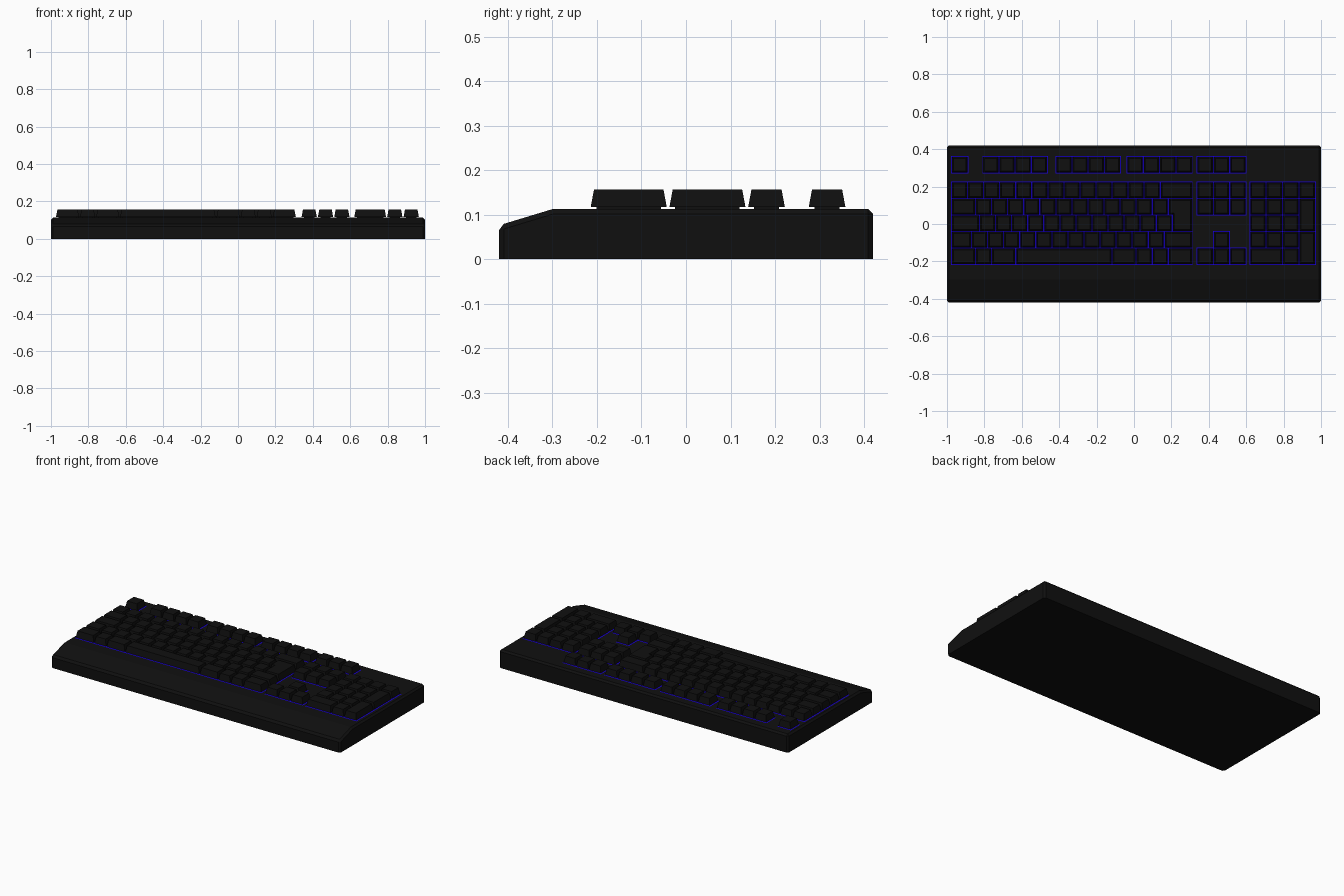
import bpy, bmesh
from mathutils import Vector

if "Cube" in bpy.data.objects:
    bpy.data.objects.remove(bpy.data.objects["Cube"])

TOP = 0.113                      # height of the case deck
Y0, PITCH = 0.225, 0.0884        # back edge of main rows, row spacing


def material(name, rgb):
    m = bpy.data.materials.new(name)
    m.diffuse_color = (*rgb, 1)
    m.use_nodes = True
    m.node_tree.nodes["Principled BSDF"].inputs["Base Color"].default_value = m.diffuse_color
    return m


BLACK = material("black_plastic", (0.005, 0.005, 0.005))
BLUE = material("blue_backlight", (0.01, 0.0, 0.7))


def finish(bm, name, mat):
    bmesh.ops.recalc_face_normals(bm, faces=bm.faces)
    me = bpy.data.meshes.new(name)
    bm.to_mesh(me)
    bm.free()
    me.materials.append(mat)
    ob = bpy.data.objects.new(name, me)
    bpy.context.collection.objects.link(ob)
    return ob


def inset(poly, d):
    """Shrink a counter-clockwise outline with square corners."""
    out = []
    for i, p in enumerate(poly):
        a = (p - poly[i - 1]).normalized()
        b = (poly[(i + 1) % len(poly)] - p).normalized()
        out.append(p + d * (Vector((-a.y, a.x)) + Vector((-b.y, b.x))))
    return out


def keycap(bm, poly):
    """Tapered cap standing on a narrower stem."""
    rings = []
    for d, z in ((0.016, TOP - 0.001), (0.016, 0.117), (0.003, 0.117), (0.0105, 0.157)):
        rings.append([bm.verts.new((p.x, p.y, z)) for p in inset(poly, d)])
    n = len(poly)
    for lo, hi in zip(rings, rings[1:]):
        for i in range(n):
            j = (i + 1) % n
            bm.faces.new((lo[i], lo[j], hi[j], hi[i]))
    bm.faces.new(rings[0][::-1])
    bm.faces.new(rings[-1])


def rect(x0, x1, y0, y1):
    return [Vector(p) for p in ((x0, y0), (x1, y0), (x1, y1), (x0, y1))]


def key_block(name, x0, x1, ytop, units, rows, nrows=None, shapes=()):
    """rows: key widths in units; shapes: extra outlines in (column, row) units."""
    u = (x1 - x0) / units
    nrows = nrows or len(rows)
    bm = bmesh.new()
    for r, widths in enumerate(rows):
        x = x0
        y = ytop - r * PITCH
        for w in widths:
            keycap(bm, rect(x, x + w * u, y - PITCH, y))
            x += w * u
    for shape in shapes:
        keycap(bm, [Vector((x0 + c * u, ytop - r * PITCH)) for c, r in shape])
    finish(bm, name + "_keys", BLACK)
    # glowing sheet under the block
    bm = bmesh.new()
    e = 0.002
    bm.faces.new([bm.verts.new((p.x, p.y, TOP + 0.0008))
                  for p in rect(x0 - e, x1 + e, ytop - nrows * PITCH - e, ytop + e)])
    finish(bm, name + "_backlight", BLUE)


# Case: side profile extruded along x, upper and corner edges chamfered
profile = [(-0.42, 0), (0.42, 0), (0.42, TOP), (-0.298, TOP), (-0.42, 0.076)]
bm = bmesh.new()
face = bm.faces.new([bm.verts.new((-1, y, z)) for y, z in profile])
ext = bmesh.ops.extrude_face_region(bm, geom=[face])
bmesh.ops.translate(bm, vec=(2, 0, 0),
                    verts=[g for g in ext["geom"] if isinstance(g, bmesh.types.BMVert)])
bmesh.ops.recalc_face_normals(bm, faces=bm.faces)
edges = [e for e in bm.edges
         if e.calc_face_angle() > 0.6 and any(v.co.z > 0.01 for v in e.verts)]
bmesh.ops.bevel(bm, geom=edges, offset=0.011, segments=1, affect='EDGES')
finish(bm, "case", BLACK)

# Main typing block with a stepped enter key
enter = ((15, 3), (15, 1), (13.5, 1), (13.5, 2), (13.75, 2), (13.75, 3))
key_block("main", -0.976, 0.312, Y0, 15, [
    [1] * 13 + [2],
    [1.5] + [1] * 12,
    [1.75] + [1] * 12,
    [1.25] + [1] * 12 + [1.75],
    [1.5, 1, 1.5, 6, 1.5, 1, 1, 1.5]], shapes=[enter])

# Function row
F_Y = 0.361
key_block("escape", -0.976, -0.888, F_Y, 1, [[1]])
for i, (a, b) in enumerate(((-0.809, -0.463), (-0.418, -0.072), (-0.038, 0.312))):
    key_block(f"function_group_{i + 1}", a, b, F_Y, 4, [[1] * 4])
key_block("system", 0.337, 0.599, F_Y, 3, [[1] * 3])

# Navigation and arrow clusters
key_block("navigation", 0.337, 0.599, Y0, 3, [[1] * 3] * 2)
key_block("arrow_up", 0.4243, 0.5117, Y0 - 3 * PITCH, 1, [[1]])
key_block("arrow_row", 0.337, 0.599, Y0 - 4 * PITCH, 3, [[1] * 3])

# Number pad with two double-height keys on the right
tall = [((3, r + 2), (4, r + 2), (4, r), (3, r)) for r in (1, 3)]
key_block("number_pad", 0.619, 0.97, Y0, 4,
          [[1] * 4, [1] * 3, [1] * 3, [1] * 3, [2, 1]], shapes=tall)
